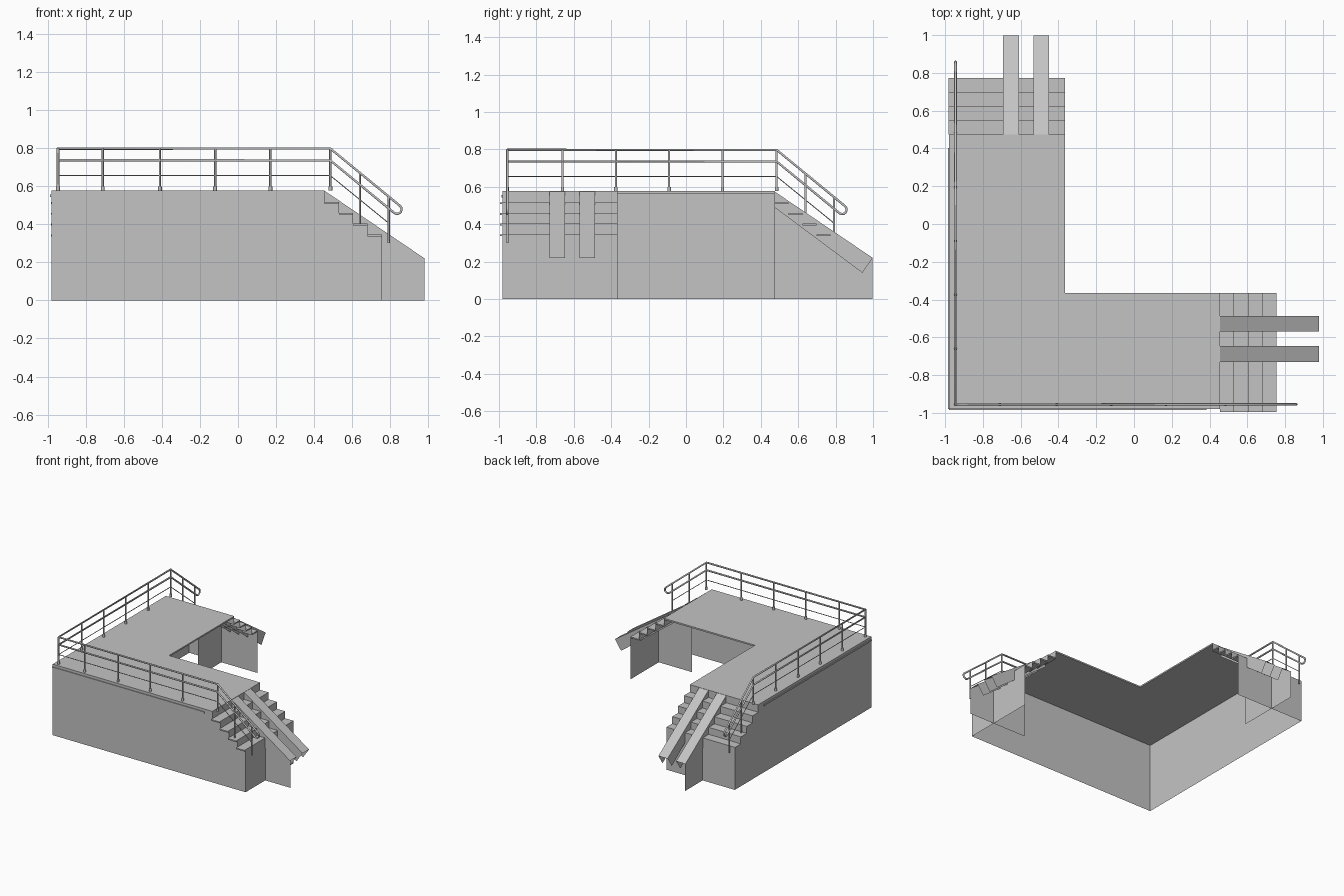
import bpy, bmesh, math
from mathutils import Vector

cube = bpy.data.objects.get("Cube")
if cube:
    bpy.data.objects.remove(cube, do_unlink=True)

grey = bpy.data.materials.new("plain_grey")
grey.use_nodes = True
GREY = (0.55, 0.55, 0.55, 1)
grey.diffuse_color = GREY
grey.node_tree.nodes["Principled BSDF"].inputs["Base Color"].default_value = GREY

TOP, SLAB = 0.577, 0.012          # deck height and thickness
STEPS, RISE, GO = 4, 0.057, 0.075
WALL = -0.98                      # outer wall line on both sides
INNER = -0.365                    # inner edge of both arms


def finish(name, bm):
    bmesh.ops.remove_doubles(bm, verts=bm.verts, dist=1e-5)
    bmesh.ops.recalc_face_normals(bm, faces=bm.faces)
    mesh = bpy.data.meshes.new(name)
    bm.to_mesh(mesh)
    bm.free()
    mesh.materials.append(grey)
    obj = bpy.data.objects.new(name, mesh)
    bpy.context.collection.objects.link(obj)
    return obj


def polygon(bm, points):
    return bm.faces.new([bm.verts.new(p) for p in points])


def box(bm, lo, hi):
    result = bmesh.ops.create_cube(bm, size=1)
    for v in result["verts"]:
        v.co = [(a + b) / 2 + c * (b - a) for a, b, c in zip(lo, hi, v.co)]


def ribbon(bm, place, profile, v0, v1):
    """Sheet swept across the arm from a (u, z) profile."""
    for (u0, z0), (u1, z1) in zip(profile, profile[1:]):
        polygon(bm, [place(u0, v0, z0), place(u1, v0, z1),
                     place(u1, v1, z1), place(u0, v1, z0)])


def tube(name, points, radius, cyclic=False):
    curve = bpy.data.curves.new(name, "CURVE")
    curve.dimensions = "3D"
    curve.bevel_depth = radius
    curve.bevel_resolution = 1
    curve.use_fill_caps = True
    spline = curve.splines.new("POLY")
    spline.points.add(len(points) - 1)
    for sp, p in zip(spline.points, points):
        sp.co = (*p, 1)
    spline.use_cyclic_u = cyclic
    curve.materials.append(grey)
    obj = bpy.data.objects.new(name, curve)
    bpy.context.collection.objects.link(obj)
    return obj


# u runs along an arm, v across it; the second arm swaps the axes
def along_x(u, v, z):
    return (u, v, z)


def along_y(u, v, z):
    return (v, u, z)


# name, placing, stair start, tread outer edge, ramp shift, rail line, post positions
ARMS = [
    ("side", along_x, 0.455, -0.995, 0.0, -0.955, (-0.71, -0.41, -0.12, 0.17, 0.485)),
    ("back", along_y, 0.473, -0.983, 0.037, -0.945, (-0.66, -0.375, -0.09, 0.195, 0.485)),
]
END_X, END_Y = ARMS[0][2], ARMS[1][2]

# Deck: an L-shaped slab
bm = bmesh.new()
deck = polygon(bm, [(x, y, TOP - SLAB) for x, y in (
    (WALL, WALL), (END_X, WALL), (END_X, INNER),
    (INNER, INNER), (INNER, END_Y), (WALL, END_Y))])
ext = bmesh.ops.extrude_face_region(bm, geom=[deck], use_keep_orig=True)
bmesh.ops.translate(bm, vec=(0, 0, SLAB),
                    verts=[g for g in ext["geom"] if isinstance(g, bmesh.types.BMVert)])
finish("deck", bm)

for name, place, u0, edge, shift, rail_v, posts in ARMS:
    # Stepped profile of the stair
    stair = [(u0, TOP)]
    for k in range(1, STEPS + 1):
        z = TOP - 0.005 - RISE * k
        stair += [(u0 + GO * (k - 1), z), (u0 + GO * k, z)]
    u_end = stair[-1][0]

    # Outer wall following the steps
    bm = bmesh.new()
    polygon(bm, [place(u, WALL, z) for u, z in
                 [(WALL, 0), (WALL, TOP - SLAB)] + stair + [(u_end, 0)]])
    finish(name + "_outer_wall", bm)

    # Stair treads, risers and end wall
    bm = bmesh.new()
    ribbon(bm, place, stair + [(u_end, 0)], WALL, INNER)
    finish(name + "_stair", bm)
    bm = bmesh.new()
    for k in range(STEPS):
        u, z = stair[2 * k + 1]
        box(bm, place(u, edge, z - 0.008), place(u + GO, INNER, z + 0.002))
    finish(name + "_treads", bm)

    # Fin under the outer ramp
    tip = u0 + 0.525
    fin_v = -0.728 + shift
    bm = bmesh.new()
    polygon(bm, [place(u, fin_v, z) for u, z in
                 ((u0, 0), (u0, TOP - 0.004), (tip, 0.22), (tip, 0))])
    finish(name + "_fin", bm)

    # Two ramps, each a top sheet with side flaps
    bm = bmesh.new()
    for v0 in (-0.73 + shift, -0.57 + shift):
        v1 = v0 + 0.083
        ribbon(bm, place, [(u0, TOP - 0.002), (tip, 0.22)], v0, v1)
        for v in (v0, v1):
            polygon(bm, [place(u, v, z) for u, z in (
                (u0, TOP - 0.002), (tip, 0.22), (tip - 0.055, 0.14), (u0, 0.49))])
    finish(name + "_ramps", bm)

    # Ledge strip under the deck edge
    bm = bmesh.new()
    box(bm, place(WALL, WALL - 0.006, 0.543), place(u0 - 0.07, WALL, 0.556))
    finish(name + "_ledge", bm)

    # Railing posts with round feet
    for i, u in enumerate(posts):
        foot = Vector(place(u, rail_v, TOP))
        tube(f"{name}_post_{i}", [foot, foot + Vector((0, 0, 0.222))], 0.006)
        tube(f"{name}_post_foot_{i}", [foot, foot + Vector((0, 0, 0.022))], 0.01)
    for u, low in ((0.64, 0.40), (0.792, 0.30)):
        high = 0.797 - 0.81 * (u - 0.485)
        tube(f"{name}_stair_post_{u}", [place(u, rail_v, low), place(u, rail_v, high)], 0.006)

corner = (ARMS[1][5], ARMS[0][5])
tube("corner_post", [(*corner, TOP), (*corner, 0.799)], 0.007)
tube("corner_post_foot", [(*corner, TOP), (*corner, 0.599)], 0.01)


# Handrail: upper and middle rails joined by a rounded loop at each stair
def rail_end(place, v):
    pts = [place(0.485, v, 0.797)]
    for k in range(7):
        a = math.radians(51 - k * 30)
        pts.append(place(0.835 + 0.024 * math.cos(a), v, 0.478 + 0.024 * math.sin(a)))
    return pts + [place(0.485, v, 0.735)]


(_, px, *_, rail_x, _), (_, py, *_, rail_y, _) = ARMS
loop = [(*corner, 0.797)] + rail_end(px, rail_x)
loop += [(*corner, 0.735)] + rail_end(py, rail_y)[::-1]
tube("handrail", loop, 0.007, cyclic=True)

# Thin lower rail
lower = [px(0.792, rail_x, 0.405), px(0.485, rail_x, 0.655), (*corner, 0.655),
         py(0.485, rail_y, 0.655), py(0.792, rail_y, 0.405)]
tube("lower_rail", lower, 0.003)
